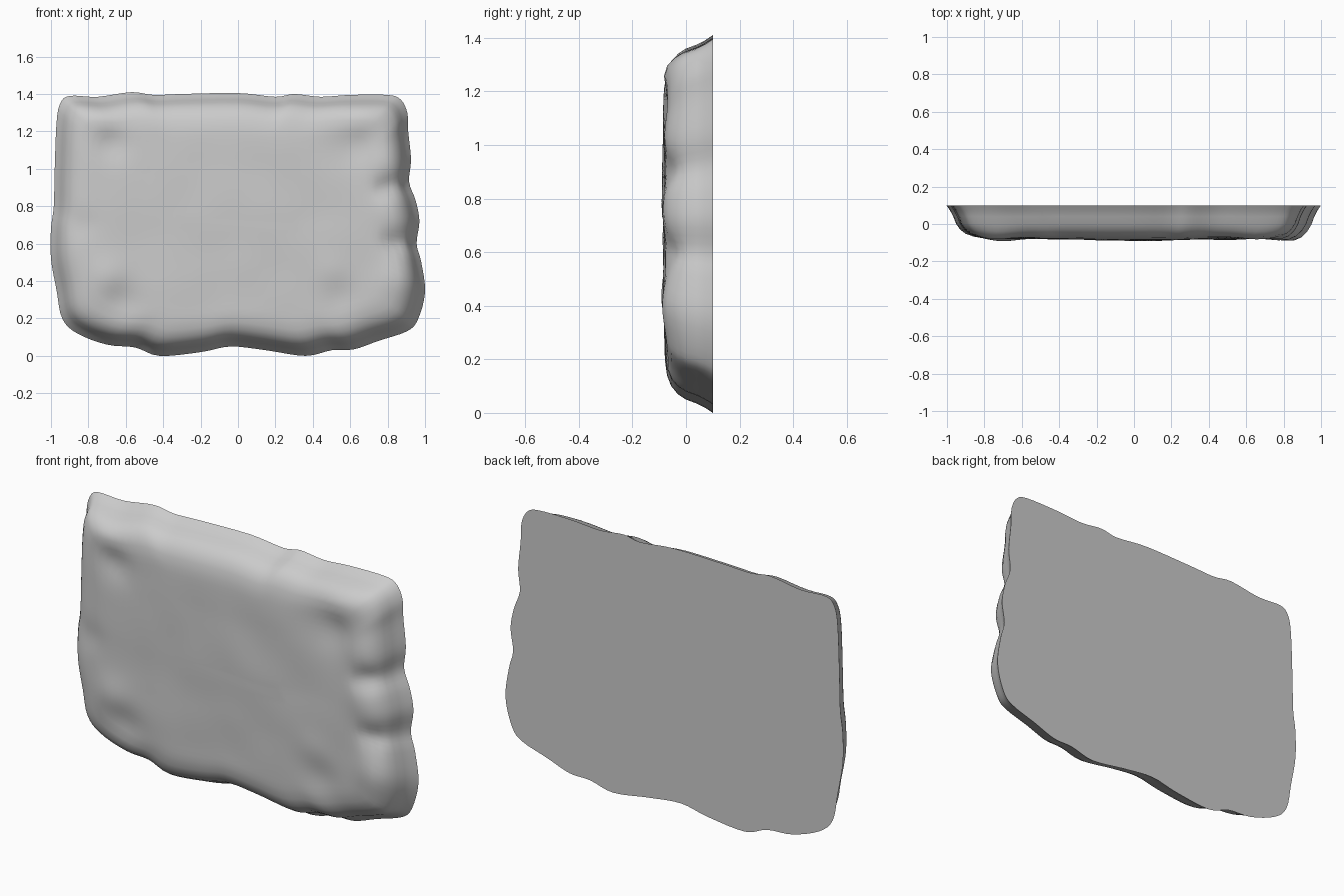
import bpy, bmesh, math
from mathutils import Vector, noise

if "Cube" in bpy.data.objects:
    bpy.data.objects.remove(bpy.data.objects["Cube"], do_unlink=True)

# Rough outline of the flat back, counter-clockwise in x and z
OUTLINE = [(-.42, 0), (-.2, .02), (-.04, .05), (.15, .03), (.36, 0), (.5, .03),
           (.62, .035), (.75, .08), (.9, .13), (.96, .19), (1, .34), (.98, .5),
           (.955, .6), (.97, .72), (.95, .83), (.915, .93), (.925, 1.05),
           (.91, 1.2), (.905, 1.3), (.87, 1.37), (.8, 1.395), (.6, 1.395),
           (.44, 1.385), (.3, 1.4), (.2, 1.385), (0, 1.405), (-.3, 1.4),
           (-.45, 1.395), (-.57, 1.41), (-.75, 1.385), (-.9, 1.39), (-.95, 1.35),
           (-.97, 1.25), (-.98, 1), (-.985, .8), (-1, .68), (-1, .52), (-.97, .35),
           (-.94, .2), (-.86, .12), (-.7, .06), (-.55, .045)]

# Edge rounding: inset from the outline, depth y
ROUNDING = [(0, .1), (.02, .07), (.035, .04), (.05, 0), (.07, -.03), (.1, -.055),
            (.14, -.07), (.19, -.076)]

# Soft lumps and hollows on the front: x, z, radius, height toward the front
LUMPS = [(-.68, 1.14, .1, -.025), (.62, 1.14, .12, -.02), (-.62, .28, .1, -.02),
         (-.7, .42, .1, .016), (-.72, 1.28, .1, .018), (.66, 1.28, .1, .016),
         (.8, 1.05, .1, .012), (.8, .91, .06, -.025), (.82, .77, .1, .014),
         (.84, .6, .06, -.025), (.86, .4, .1, .018), (.55, .3, .1, -.012),
         (0, .8, .4, .012), (-.85, .7, .08, -.012), (.5, .45, .1, .01)]


def smooth_loop(points, steps):
    """Closed Catmull-Rom curve through the points."""
    n, result = len(points), []
    for i in range(n):
        a, b, c, d = (Vector(points[(i + k) % n]) for k in (-1, 0, 1, 2))
        for s in range(steps):
            t = s / steps
            result.append(b + (c - a) * t / 2 + (a * 2 - b * 5 + c * 4 - d) * t * t / 2
                          + (b * 3 - a - c * 3 + d) * t ** 3 / 2)
    return result


def relief(x, z):
    """Height of the hand-worked front surface."""
    h = sum(a * math.exp(-((x - u) ** 2 + (z - v) ** 2) / (r * r)) for u, v, r, a in LUMPS)
    return h + .006 * noise.noise(Vector((x * 4, 2, z * 4)))


def inset(p, d):
    """Move a point inward, with the corners rounding off."""
    centre = Vector((0, .7))
    half = Vector((.97, .7))
    q = p - centre
    return centre + Vector((q.x * (1 - d / half.x), q.y * (1 - d / half.y)))


loop = smooth_loop(OUTLINE, 4)
bm = bmesh.new()

# Rounded rim, then concentric rings across the front
profile = list(ROUNDING)
profile += [(.19 + .505 * k / 16, -.077) for k in range(1, 16)]
rings = []
for d, y in profile:
    ring = []
    fade = min(1, max(0, (.1 - y) / .16)) ** 2
    for p in loop:
        q = inset(p, d)
        ring.append(bm.verts.new((q.x, y - relief(q.x, q.y) * fade, q.y)))
    rings.append(ring)

n = len(loop)
for a, b in zip(rings, rings[1:]):
    for i in range(n):
        j = (i + 1) % n
        bm.faces.new((a[i], a[j], b[j], b[i]))
bm.faces.new(rings[-1])
bm.faces.new(list(reversed(rings[0])))
bmesh.ops.recalc_face_normals(bm, faces=bm.faces)

mesh = bpy.data.meshes.new("stone_slab")
bm.to_mesh(mesh)
bm.free()
slab = bpy.data.objects.new("stone_slab", mesh)
bpy.context.collection.objects.link(slab)

# Plain grey stone
grey = bpy.data.materials.new("stone_grey")
grey.use_nodes = True
colour = (.6, .6, .6, 1)
grey.diffuse_color = colour
grey.node_tree.nodes["Principled BSDF"].inputs["Base Color"].default_value = colour
mesh.materials.append(grey)

bpy.context.view_layer.objects.active = slab
slab.select_set(True)
bpy.ops.object.shade_smooth_by_angle(angle=math.radians(50))
